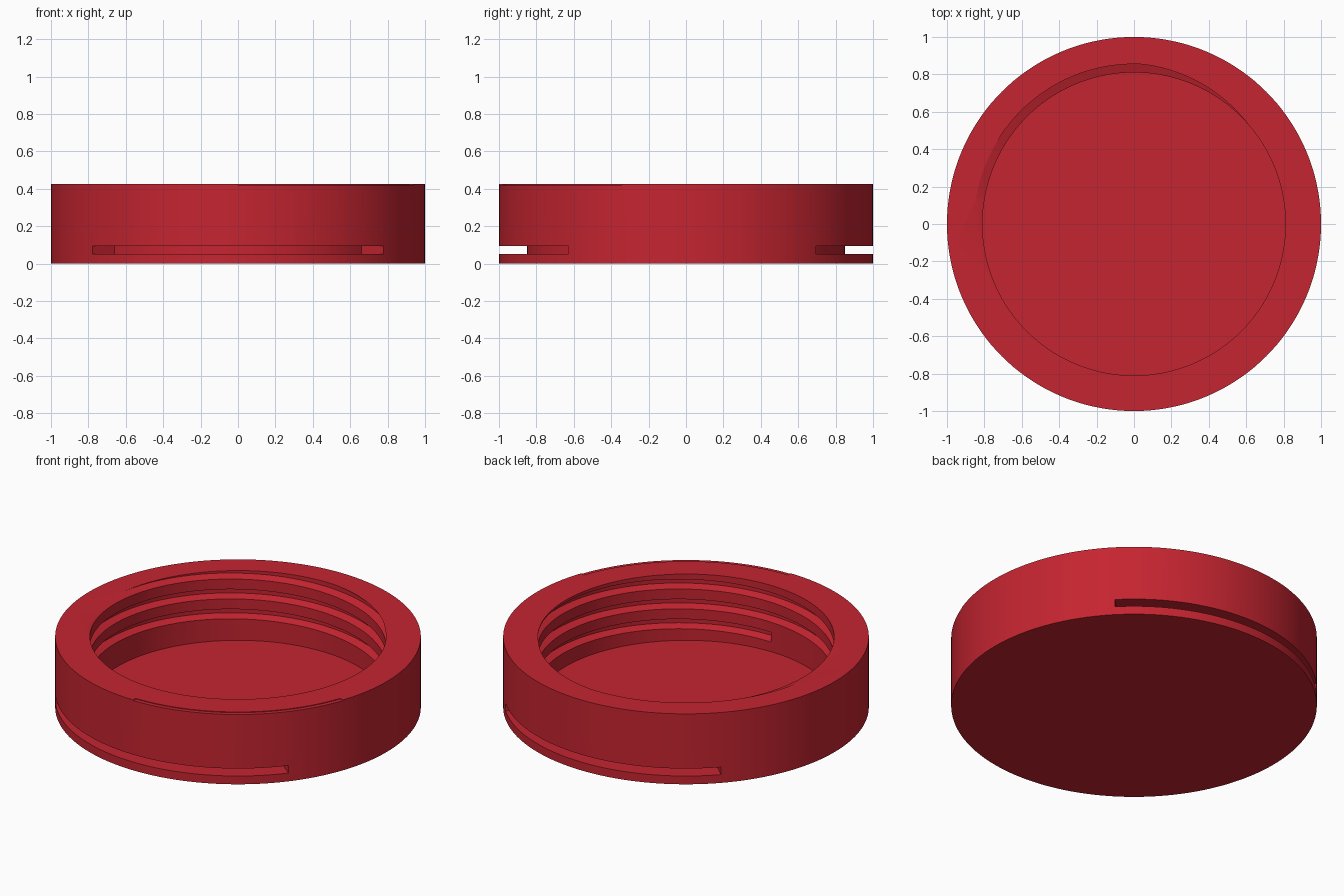
import bpy, bmesh, math

if "Cube" in bpy.data.objects:
    bpy.data.objects.remove(bpy.data.objects["Cube"])

red = bpy.data.materials.new("lid red")
red.diffuse_color = (0.56, 0.018, 0.03, 1.0)
red.use_nodes = True
red.node_tree.nodes["Principled BSDF"].inputs["Base Color"].default_value = red.diffuse_color


def sweep(name, profile, start, end, steps, pitch=0.0):
    """Sweep a closed (radius, z) profile around z; a full flat turn closes into a ring."""
    full = abs(end - start - 360) < 1e-6 and pitch == 0
    bm = bmesh.new()
    rings = []
    for i in range(steps if full else steps + 1):
        turn = (end - start) * i / steps
        a = math.radians(start + turn)
        rise = pitch * turn / 360
        rings.append([bm.verts.new((r * math.cos(a), r * math.sin(a), z + rise))
                      for r, z in profile])
    n = len(profile)
    for i in range(steps):
        p, q = rings[i], rings[(i + 1) % len(rings)]
        for j in range(n):
            k = (j + 1) % n
            bm.faces.new((p[j], q[j], q[k], p[k]))
    if not full:
        bm.faces.new(rings[0])
        bm.faces.new(rings[-1])
    bmesh.ops.recalc_face_normals(bm, faces=bm.faces[:])
    mesh = bpy.data.meshes.new(name)
    bm.to_mesh(mesh)
    bm.free()
    mesh.materials.append(red)
    obj = bpy.data.objects.new(name, mesh)
    bpy.context.collection.objects.link(obj)
    return obj


def rect(r0, r1, z0, z1):
    return [(r0, z0), (r1, z0), (r1, z1), (r0, z1)]


def cylinder(name, r, z0, z1):
    bpy.ops.mesh.primitive_cylinder_add(vertices=144, radius=r, depth=z1 - z0,
                                        location=(0, 0, (z0 + z1) / 2))
    obj = bpy.context.object
    obj.name = name
    obj.data.materials.append(red)
    return obj


HEIGHT, FLOOR, BORE = 0.425, 0.025, 0.81

# Solid lid and the bore that hollows it
lid = cylinder("jar_lid", 1.0, 0.0, HEIGHT)
cutters = [cylinder("bore_cutter", BORE, FLOOR, 0.6)]

# Grip slots around the front and back
cutters.append(sweep("front_slot_cutter", rect(0.85, 1.1, 0.05, 0.095), -141, -39, 40))
cutters.append(sweep("back_slot_cutter", rect(0.85, 1.1, 0.05, 0.095), 44, 136, 40))

# Shallow step in the top rim
cutters.append(sweep("rim_step_cutter", rect(0.975, 1.1, 0.421, 0.5), -90, -20, 28))

# Helical thread groove running out through the top
z0 = 0.112
groove = [(0.79, z0 - 0.036), (0.855, z0 - 0.014), (0.855, z0 + 0.014), (0.79, z0 + 0.036)]
turns = 720 + 300
cutters.append(sweep("thread_cutter", groove, -90, -90 + turns, 408, pitch=0.12))

# Cut everything in turn
bpy.context.view_layer.objects.active = lid
for cutter in cutters:
    cutter.hide_render = True
    mod = lid.modifiers.new(cutter.name, 'BOOLEAN')
    mod.operation = 'DIFFERENCE'
    mod.solver = 'EXACT'
    mod.object = cutter
    bpy.ops.object.modifier_apply(modifier=mod.name)
for cutter in cutters:
    bpy.data.objects.remove(cutter)

# Smooth round walls, keep crisp edges
bpy.ops.object.select_all(action='DESELECT')
lid.select_set(True)
bpy.context.view_layer.objects.active = lid
bpy.ops.object.shade_smooth_by_angle(angle=math.radians(25))
